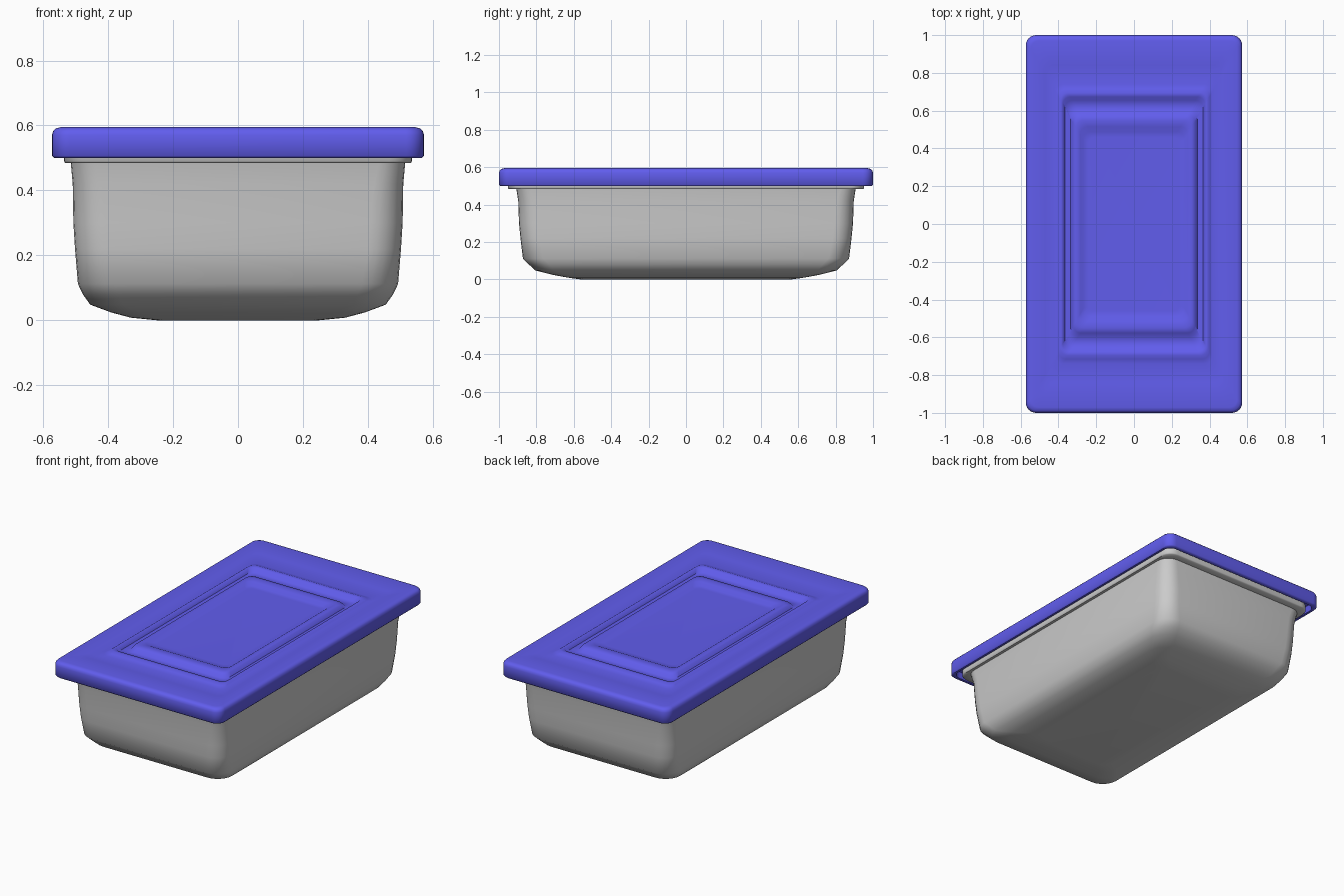
import bpy, bmesh, math


def ring(bm, hx, hy, z, r, n=6):
    """Rounded rectangle of vertices at height z."""
    out = []
    for sx, sy, start in ((1, 1, 0), (-1, 1, 90), (-1, -1, 180), (1, -1, 270)):
        for i in range(n + 1):
            a = math.radians(start + 90 * i / n)
            out.append(bm.verts.new((sx * (hx - r) + r * math.cos(a),
                                     sy * (hy - r) + r * math.sin(a), z)))
    return out


def loft(name, profile, angle, color=None):
    """Skin a stack of rounded rectangles and cap both ends."""
    bm = bmesh.new()
    rings = [ring(bm, *p) for p in profile]
    for a, b in zip(rings, rings[1:]):
        for i in range(len(a)):
            j = (i + 1) % len(a)
            bm.faces.new((a[i], a[j], b[j], b[i]))
    bm.faces.new(rings[0][::-1])
    bm.faces.new(rings[-1])
    bmesh.ops.recalc_face_normals(bm, faces=bm.faces)
    mesh = bpy.data.meshes.new(name)
    bm.to_mesh(mesh)
    bm.free()
    obj = bpy.data.objects.new(name, mesh)
    bpy.context.collection.objects.link(obj)
    bpy.ops.object.select_all(action='DESELECT')
    obj.select_set(True)
    bpy.context.view_layer.objects.active = obj
    bpy.ops.object.shade_smooth_by_angle(angle=math.radians(angle))
    if color:
        mat = bpy.data.materials.new(name + "_blue")
        mat.diffuse_color = color
        mesh.materials.append(mat)
    return obj


# Tub: outside from base to rim, then down the inside to the floor
loft("tub", [
    (0.25, 0.56, 0.000, 0.06),
    (0.33, 0.62, 0.008, 0.07),
    (0.39, 0.71, 0.024, 0.09),
    (0.455, 0.805, 0.048, 0.10),
    (0.478, 0.84, 0.080, 0.11),
    (0.493, 0.872, 0.112, 0.11),
    (0.502, 0.885, 0.220, 0.10),
    (0.507, 0.893, 0.300, 0.10),
    (0.509, 0.897, 0.420, 0.09),
    (0.515, 0.907, 0.484, 0.08),
    (0.532, 0.948, 0.484, 0.07),
    (0.536, 0.953, 0.490, 0.07),
    (0.536, 0.953, 0.520, 0.07),
    (0.530, 0.945, 0.526, 0.07),
    (0.490, 0.880, 0.526, 0.08),
    (0.480, 0.865, 0.300, 0.09),
    (0.465, 0.845, 0.120, 0.10),
    (0.430, 0.780, 0.070, 0.09),
    (0.250, 0.560, 0.030, 0.06),
], 50)

# Lid: underside recess, skirt, then the top with two raised ridges
loft("lid", [
    (0.25, 0.47, 0.540, 0.03),
    (0.548, 0.972, 0.540, 0.05),
    (0.552, 0.976, 0.500, 0.05),
    (0.566, 0.992, 0.499, 0.05),
    (0.573, 1.000, 0.507, 0.055),
    (0.573, 1.000, 0.570, 0.055),
    (0.569, 0.996, 0.583, 0.053),
    (0.561, 0.988, 0.591, 0.048),
    (0.545, 0.970, 0.595, 0.04),
    (0.47, 0.84, 0.588, 0.04),
    (0.415, 0.74, 0.577, 0.04),
    (0.400, 0.715, 0.585, 0.04),
    (0.390, 0.695, 0.592, 0.04),
    (0.377, 0.673, 0.590, 0.04),
    (0.365, 0.655, 0.570, 0.04),
    (0.335, 0.595, 0.568, 0.04),
    (0.322, 0.577, 0.588, 0.04),
    (0.305, 0.550, 0.593, 0.04),
    (0.285, 0.515, 0.589, 0.04),
    (0.268, 0.488, 0.577, 0.04),
    (0.240, 0.460, 0.576, 0.03),
], 50, (0.12, 0.11, 0.85, 1))
